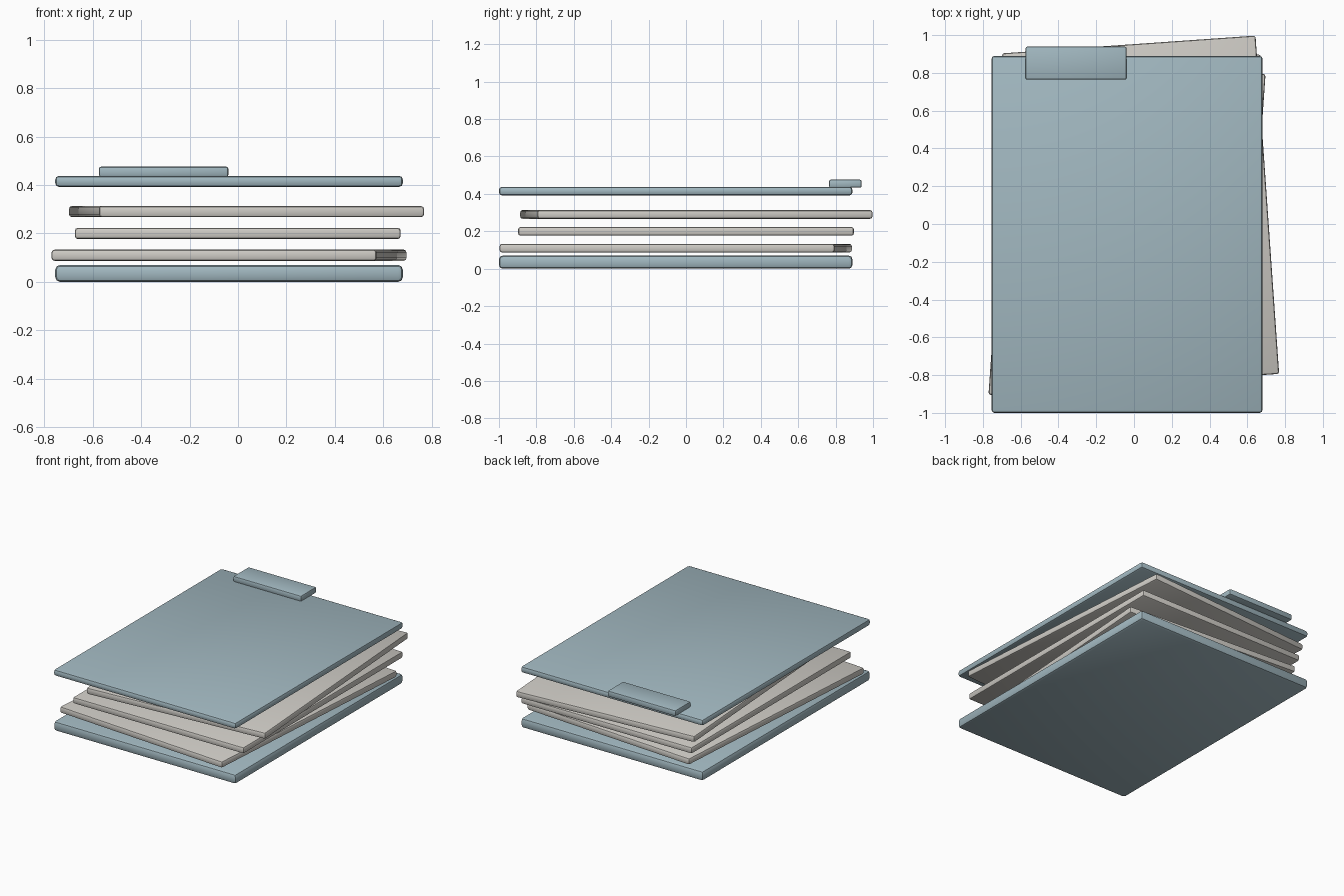
import bpy
from math import radians

if "Cube" in bpy.data.objects:
    bpy.data.objects.remove(bpy.data.objects["Cube"])


def material(name, rgb):
    m = bpy.data.materials.new(name)
    m.diffuse_color = (*rgb, 1)
    m.use_nodes = True
    m.node_tree.nodes["Principled BSDF"].inputs["Base Color"].default_value = m.diffuse_color
    return m


COVER = material("cover_blue", (0.36, 0.48, 0.53))
PAPER = material("paper_grey", (0.62, 0.60, 0.56))


def slab(name, center, size, z0, z1, mat, bevel, angle=0):
    """Thin rounded-edge board lying flat between z0 and z1."""
    bpy.ops.mesh.primitive_cube_add(size=1, location=(*center, (z0 + z1) / 2))
    ob = bpy.context.object
    ob.name = name
    ob.scale = (*size, z1 - z0)
    bpy.ops.object.transform_apply(location=False, rotation=False, scale=True)
    ob.rotation_euler.z = radians(angle)
    ob.data.materials.append(mat)
    mod = ob.modifiers.new("rounded_edges", 'BEVEL')
    mod.width = bevel
    mod.segments = 2
    bpy.ops.object.modifier_apply(modifier=mod.name)
    bpy.ops.object.shade_smooth_by_angle(angle=radians(30))
    return ob


# Folder covers
cover_center, cover_size = (-0.037, -0.055), (1.435, 1.89)
slab("back_cover", cover_center, cover_size, 0.0, 0.07, COVER, 0.02)
slab("front_cover", cover_center, cover_size, 0.392, 0.438, COVER, 0.016)

# Index tab on the front cover
slab("tab", (-0.307, 0.852), (0.535, 0.175), 0.433, 0.476, COVER, 0.01)

# Fanned paper stacks between the covers
for i, (center, angle) in enumerate([((-0.037, -0.055), -4),
                                     ((-0.001, 0.0), 0),
                                     ((0.035, 0.055), 4)]):
    z = 0.087 + 0.09 * i
    slab(f"paper_stack_{i + 1}", center, (1.345, 1.795), z, z + 0.046,
         PAPER, 0.012, angle)
